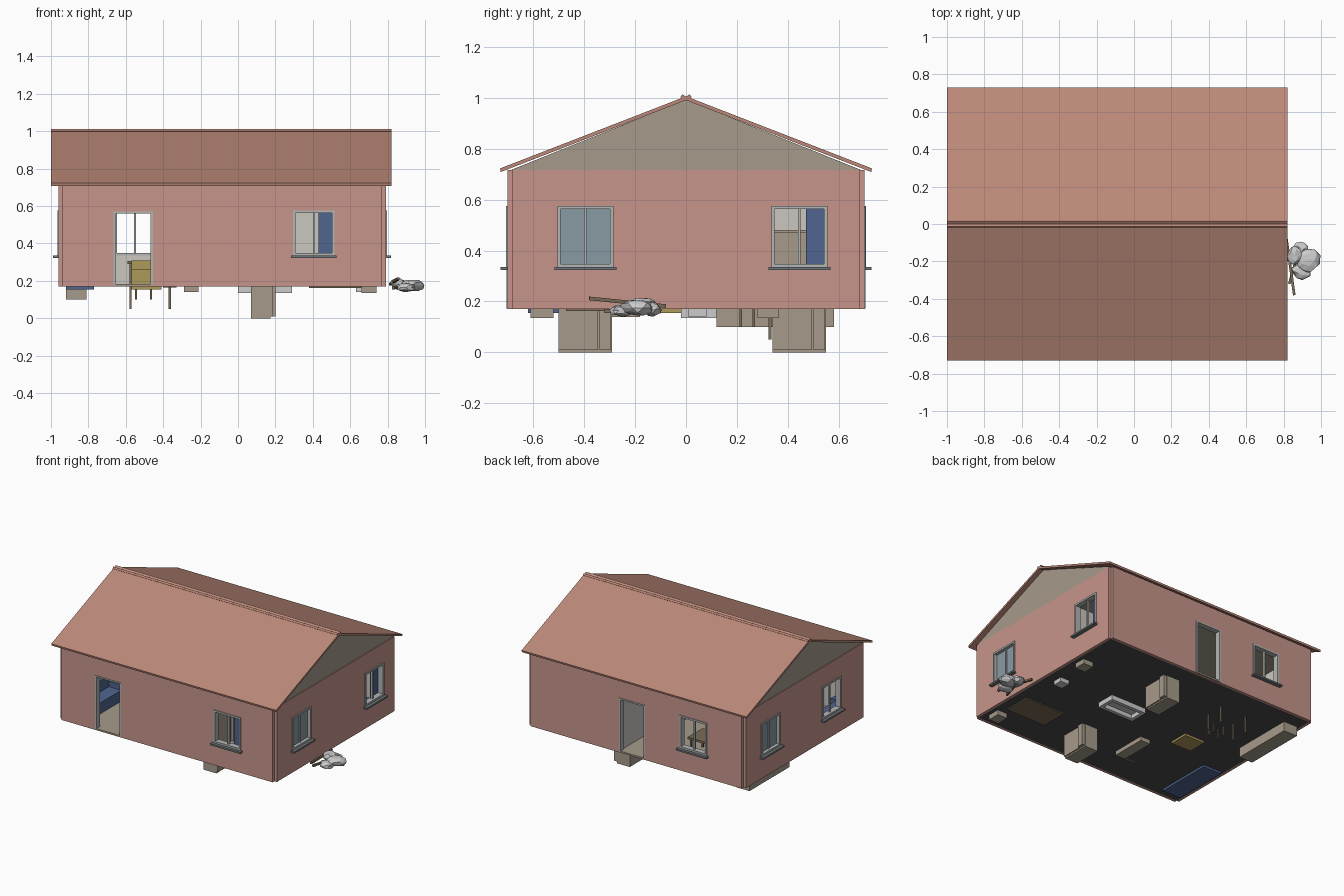
import bpy, bmesh, math, random
from mathutils import Vector, Matrix

if "Cube" in bpy.data.objects:
    bpy.data.objects.remove(bpy.data.objects["Cube"])

random.seed(4)
COL = {
    "wall": (0.57, 0.30, 0.26), "roof": (0.50, 0.25, 0.19), "tan": (0.38, 0.33, 0.26),
    "plaster": (0.60, 0.57, 0.52), "frame": (0.45, 0.47, 0.46), "sill": (0.16, 0.18, 0.19),
    "glass": (0.25, 0.33, 0.37), "blue": (0.08, 0.13, 0.28), "yellow": (0.42, 0.32, 0.10),
    "dark": (0.07, 0.07, 0.07), "wood": (0.20, 0.15, 0.10), "white": (0.62, 0.64, 0.63),
}
MATS = {}


def finish(name, bm, col):
    me = bpy.data.meshes.new(name)
    bm.to_mesh(me)
    bm.free()
    if col:
        if col not in MATS:
            MATS[col] = bpy.data.materials.new(col)
            MATS[col].diffuse_color = (*COL[col], 1)
        me.materials.append(MATS[col])
    ob = bpy.data.objects.new(name, me)
    bpy.context.collection.objects.link(ob)
    return ob


def boxes(name, items, col):
    """One object made of boxes given as x0, x1, y0, y1, z0, z1."""
    bm = bmesh.new()
    for x0, x1, y0, y1, z0, z1 in items:
        m = (Matrix.Translation(((x0 + x1) / 2, (y0 + y1) / 2, (z0 + z1) / 2))
             @ Matrix.Diagonal((abs(x1 - x0), abs(y1 - y0), abs(z1 - z0), 1)))
        bmesh.ops.create_cube(bm, size=1, matrix=m)
    return finish(name, bm, col)


def prism(name, profile, x0, x1, col):
    """Extrude a y-z profile along x."""
    bm = bmesh.new()
    f = bm.faces.new([bm.verts.new((x0, y, z)) for y, z in profile])
    r = bmesh.ops.extrude_face_region(bm, geom=[f])
    bmesh.ops.translate(bm, vec=(x1 - x0, 0, 0),
                        verts=[v for v in r["geom"] if isinstance(v, bmesh.types.BMVert)])
    bmesh.ops.recalc_face_normals(bm, faces=bm.faces)
    return finish(name, bm, col)


def on_side(side, u0, u1, z0, z1, d0, d1):
    """Box in wall coordinates: u along the wall, d outward from its face."""
    if side == "front":
        return (u0, u1, -0.70 - d1, -0.70 - d0, z0, z1)
    if side == "back":
        return (u0, u1, 0.70 + d0, 0.70 + d1, z0, z1)
    if side == "right":
        return (0.79 + d0, 0.79 + d1, u0, u1, z0, z1)
    return (-0.96 - d1, -0.96 - d0, u0, u1, z0, z1)


def pierced(u0, u1, z0, z1, holes):
    """Split a wall rectangle into panels around its openings."""
    out, u = [], u0
    for a, b, c, d in sorted(holes):
        out.append((u, a, z0, z1))
        out.append((a, b, d, z1))
        if c > z0:
            out.append((a, b, z0, c))
        u = b
    return out + [(u, u1, z0, z1)]


FL, TOP = 0.18, 0.715
WZ = (0.335, 0.575)
WINDOWS = {"front": [(0.295, 0.515)], "back": [(-0.66, -0.44)],
           "right": [(-0.505, -0.285), (0.335, 0.555)], "left": [(-0.42, -0.20), (0.285, 0.505)]}
DOORS = {"front": [(-0.665, -0.455)], "back": [(-0.16, 0.05)], "right": [], "left": []}
CLOSED = {("right", -0.505), ("left", 0.285)}

# outer walls, inner lining, windows and doors
for side in WINDOWS:
    lo, hi = (-0.94, 0.77) if side in ("front", "back") else (-0.68, 0.68)
    holes = [(a, b, *WZ) for a, b in WINDOWS[side]] + [(a, b, FL, 0.57) for a, b in DOORS[side]]
    boxes(side + "_wall", [on_side(side, *p, -0.02, 0) for p in pierced(lo, hi, 0.17, TOP, holes)], "wall")
    boxes(side + "_lining", [on_side(side, *p, -0.035, -0.02) for p in pierced(lo, hi, FL, TOP, holes)], "plaster")
    for i, (a, b) in enumerate(WINDOWS[side]):
        z0, z1 = WZ
        w, n = 0.013, f"{side}_window_{i}"
        mid = (a + b) / 2
        boxes(n + "_frame", [on_side(side, *p, -0.036, 0.006) for p in
                             [(a, a + w, z0, z1), (b - w, b, z0, z1), (a, b, z0, z0 + w), (a, b, z1 - w, z1)]]
              + [on_side(side, mid - 0.005, mid + 0.005, z0, z1, -0.025, -0.01)], "frame")
        boxes(n + "_sill", [on_side(side, a - 0.012, b + 0.012, z0 - 0.012, z0, -0.01, 0.028)], "sill")
        if (side, a) in CLOSED:
            boxes(n + "_pane", [on_side(side, a, b, z0, z1, -0.022, -0.018)], "glass")
        elif side in ("front", "right"):
            boxes(n + "_curtain", [on_side(side, b - 0.085, b, z0, z1, -0.05, -0.04)], "blue")
    for a, b in DOORS[side]:
        boxes(side + "_door_frame", [on_side(side, *p, -0.036, 0.004) for p in
              [(a, a + 0.012, FL, 0.57), (b - 0.012, b, FL, 0.57), (a, b, 0.56, 0.57)]], "frame")
        boxes(side + "_threshold", [on_side(side, a, b, 0.172, FL + 0.004, -0.035, 0.004)], "tan")

# floor, ceiling block with gables, roof slabs, ridge cap
boxes("floor_slab", [(-0.94, 0.77, -0.68, 0.68, 0.17, 0.176)], "dark")
boxes("floor_finish", [(-0.94, 0.77, -0.68, 0.68, 0.176, FL)], "tan")
prism("gable_attic", [(-0.69, TOP), (0.69, TOP), (0, 0.992)], -0.955, 0.785, "tan")
for s, n in ((-1, "front"), (1, "back")):
    prism(n + "_roof", [(0, 1.005), (s * 0.73, 0.722), (s * 0.727, 0.708), (0, 0.990)], -1.0, 0.82, "roof")
    prism(n + "_ridge_cap", [(0, 1.004), (s * 0.014, 1.013), (s * 0.022, 1.002), (s * 0.01, 0.992)],
          -1.0, 0.82, "roof")

# partitions
door = (0.55, 0.66)
boxes("partitions",
      [(0.05, 0.065, u0, u1, z0, z1) for u0, u1, z0, z1 in
       pierced(-0.66, -0.05, FL, TOP, [(-0.26, -0.09, FL, 0.55)]) + pierced(0.13, 0.66, FL, TOP, [(0.16, 0.32, FL, 0.55)])]
      + [(-0.015, 0.75, y, y + 0.012, FL, TOP) for y in (-0.06, 0.13)]
      + [(-0.027, -0.015, -0.06, 0.142, FL, TOP)], "plaster")

# wardrobes, reaching below the floor
for n, y in (("front", -0.50), ("back", 0.34)):
    boxes(n + "_wardrobe", [(0.07, 0.175, y, y + 0.21, 0.0, 0.48), (0.175, 0.185, y, y + 0.155, 0.01, 0.47),
                            (0.175, 0.20, y + 0.16, y + 0.205, 0.01, 0.47)], "tan")

# bathroom
boxes("bathtub", [(0.0, 0.29, -0.02, 0.005, 0.135, 0.27), (0.0, 0.29, 0.095, 0.12, 0.135, 0.27),
                  (0.0, 0.025, 0.005, 0.095, 0.135, 0.27), (0.265, 0.29, 0.005, 0.095, 0.135, 0.27),
                  (0.025, 0.265, 0.005, 0.095, 0.165, 0.19)], "white")
boxes("wash_stand", [(0.63, 0.70, 0.01, 0.08, 0.14, 0.30)], "white")

# bedrooms
boxes("front_bed", [(0.38, 0.70, -0.47, -0.27, 0.162, 0.25), (0.70, 0.72, -0.47, -0.27, 0.17, 0.33)], "wood")
boxes("back_bed", [(0.38, 0.70, 0.40, 0.60, FL, 0.26)], "blue")
boxes("nightstands", [(0.66, 0.74, -0.61, -0.52, 0.135, 0.26), (0.66, 0.74, 0.28, 0.365, 0.135, 0.26)], "tan")

# living room
boxes("sofa", [(-0.92, -0.77, -0.62, -0.20, 0.155, 0.26), (-0.92, -0.87, -0.62, -0.20, 0.26, 0.34),
               (-0.87, -0.77, -0.62, -0.57, 0.26, 0.30), (-0.87, -0.77, -0.25, -0.20, 0.26, 0.30)], "blue")
boxes("low_cabinet", [(-0.29, -0.21, -0.44, -0.18, 0.14, 0.27)], "tan")
boxes("small_step", [(-0.40, -0.33, -0.48, -0.455, 0.164, 0.19)], "wood")
boxes("armchair", [(-0.57, -0.41, -0.10, 0.04, 0.155, 0.26), (-0.57, -0.41, 0.04, 0.06, FL, 0.31)], "yellow")
boxes("kitchen_counter", [(-0.92, -0.81, 0.12, 0.58, 0.10, 0.33)], "tan")

# table and stool legs
boxes("dining_table", [(x - 0.006, x + 0.006, y - 0.006, y + 0.006, 0.05, 0.29)
                       for x in (-0.575, -0.365) for y in (0.33, 0.46)]
      + [(-0.59, -0.35, 0.31, 0.48, 0.29, 0.305)], "wood")
boxes("stool", [(x - 0.005, x + 0.005, y - 0.005, y + 0.005, 0.10, 0.24)
                for x in (-0.545, -0.465) for y in (0.215, 0.265)]
      + [(-0.56, -0.45, 0.20, 0.28, 0.24, 0.25)], "wood")

# rocks beside the wall
bm = bmesh.new()
for c, r in (((0.93, -0.19, 0.175), (0.066, 0.068, 0.034)), ((0.86, -0.17, 0.185), (0.045, 0.055, 0.03)),
             ((0.90, -0.25, 0.165), (0.055, 0.05, 0.027)), ((0.89, -0.13, 0.17), (0.04, 0.035, 0.028))):
    g = bmesh.ops.create_icosphere(bm, subdivisions=2, radius=1)
    for v in g["verts"]:
        k = random.uniform(0.82, 1.1)
        v.co = Vector([c[i] + v.co[i] * r[i] * k for i in range(3)])
finish("rocks", bm, None)

# sticks lying among the rocks
bm = bmesh.new()
for a, b in (((0.857, -0.38, 0.212), (0.815, -0.08, 0.182)), ((0.83, -0.32, 0.162), (0.87, -0.18, 0.165))):
    a, b = Vector(a), Vector(b)
    d = b - a
    m = (Matrix.Translation((a + b) / 2) @ d.to_track_quat("Z", "Y").to_matrix().to_4x4()
         @ Matrix.Diagonal((0.014, 0.014, d.length, 1)))
    bmesh.ops.create_cube(bm, size=1, matrix=m)
finish("sticks", bm, "wood")

for m in bpy.data.materials:
    if m.users and not m.is_grease_pencil:
        m.use_nodes = True
        m.node_tree.nodes["Principled BSDF"].inputs["Base Color"].default_value = m.diffuse_color
